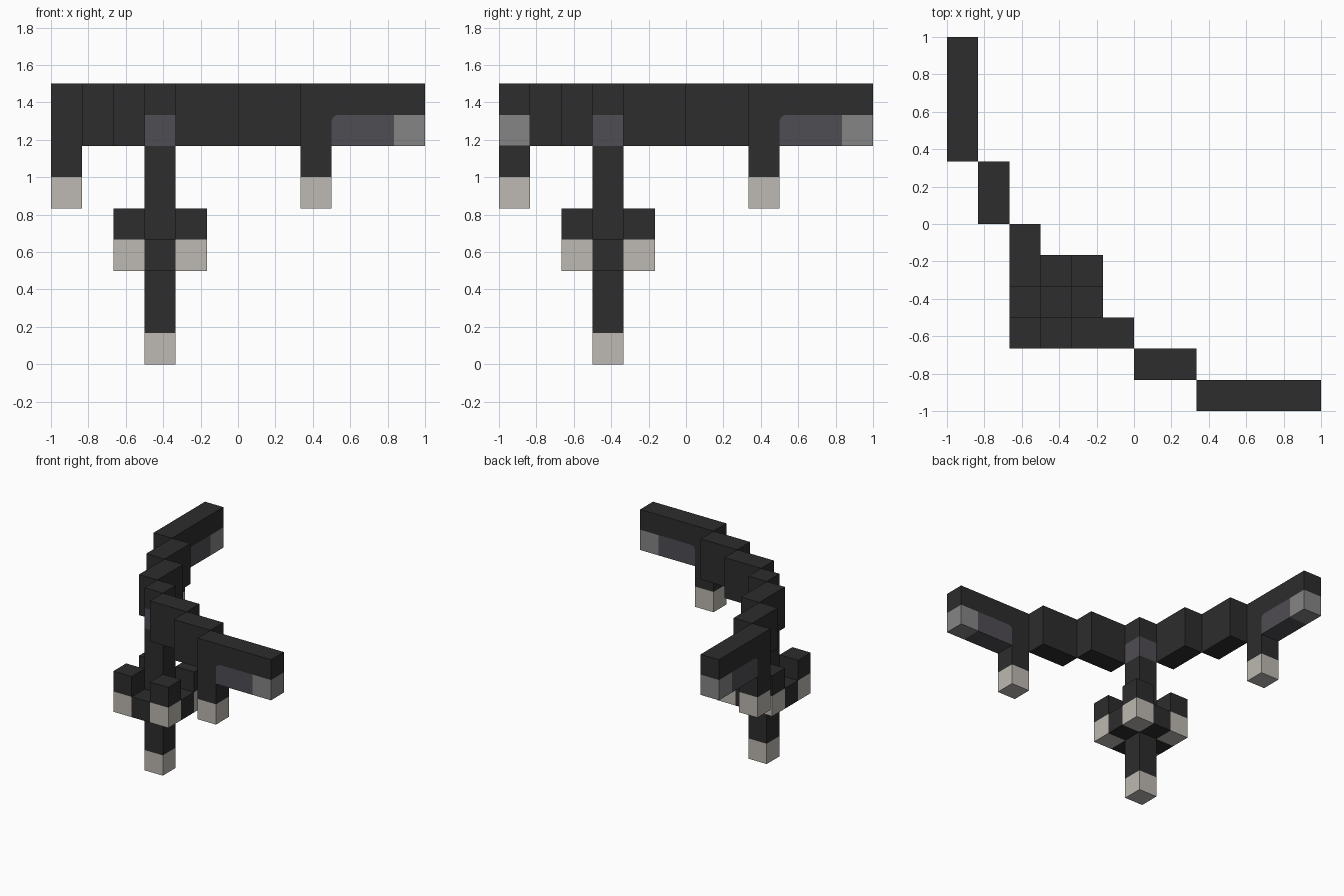
import bpy, bmesh, math

cube = bpy.data.objects.get("Cube")
if cube:
    bpy.data.objects.remove(cube, do_unlink=True)

U = 1 / 6  # size of one block


def material(name, r, g, b):
    m = bpy.data.materials.new(name)
    m.use_nodes = True
    m.diffuse_color = (r, g, b, 1)
    m.node_tree.nodes["Principled BSDF"].inputs["Base Color"].default_value = (r, g, b, 1)
    return m


charcoal = material("charcoal", 0.026, 0.026, 0.026)
slate = material("slate_grey", 0.078, 0.074, 0.087)
grey = material("mid_grey", 0.235, 0.235, 0.235)
bone = material("pale_bone", 0.509, 0.485, 0.445)


def prism(name, profile, y0, y1, mat, swap=False):
    """Extrude an x-z profile from y0 to y1; swap mirrors it across x = y."""
    def place(x, y, z):
        return (y * U, x * U, z * U) if swap else (x * U, y * U, z * U)
    bm = bmesh.new()
    face = bm.faces.new([bm.verts.new(place(x, y0, z)) for x, z in profile])
    far = bmesh.ops.extrude_face_region(bm, geom=[face])["geom"]
    step = place(0, y1 - y0, 0)
    bmesh.ops.translate(bm, vec=step, verts=[v for v in far if isinstance(v, bmesh.types.BMVert)])
    bmesh.ops.recalc_face_normals(bm, faces=bm.faces)
    mesh = bpy.data.meshes.new(name)
    bm.to_mesh(mesh)
    bm.free()
    mesh.materials.append(mat)
    obj = bpy.data.objects.new(name, mesh)
    bpy.context.collection.objects.link(obj)
    return obj


def box(name, x, y, z, mat, swap=False):
    """Box from (low, high) ranges in blocks."""
    return prism(name, [(x[0], z[0]), (x[1], z[0]), (x[1], z[1]), (x[0], z[1])],
                 y[0], y[1], mat, swap)


# Central post with pale foot and grey collar
core = (-3, -2)
box("post_foot", core, core, (0, 1), bone)
box("post_shaft", core, core, (1, 7), charcoal)
box("post_collar", core, core, (7, 8), slate)
box("post_cap", core, core, (8, 9), charcoal)

# Cross arms and corner prongs round the post
for i, low in enumerate((-4, -2)):
    side = (low, low + 1)
    box(f"cross_arm_x_{i}", side, core, (3, 4), charcoal)
    box(f"cross_arm_y_{i}", core, side, (3, 4), charcoal)
    for j, other in enumerate((-4, -2)):
        span = (other, other + 1)
        box(f"prong_tip_{i}{j}", side, span, (3, 4), bone)
        box(f"prong_{i}{j}", side, span, (4, 5), charcoal)

# Rounded inner corner where the wing panel meets the wing
R = 0.22
arc = [(3 + R - R * math.cos(t * math.pi / 8), 8 - R + R * math.sin(t * math.pi / 8))
       for t in range(5)]

# Two stepped wings, mirrored across the diagonal
for label, swap in (("left", False), ("right", True)):
    box(f"{label}_inner_step", (-2, 0), (-4, -3), (7, 9), charcoal, swap)
    box(f"{label}_outer_step", (0, 2), (-5, -4), (7, 9), charcoal, swap)
    wing = [(2, 6), (3, 6)] + arc + [(6, 8), (6, 9), (2, 9)]
    prism(f"{label}_wing", wing, -6, -5, charcoal, swap)
    panel = [(3, 7)] + arc + [(5, 8), (5, 7)]
    prism(f"{label}_wing_panel", panel, -6, -5, slate, swap)
    box(f"{label}_wing_tip", (5, 6), (-6, -5), (7, 8), grey, swap)
    box(f"{label}_claw_tip", (2, 3), (-6, -5), (5, 6), bone, swap)
